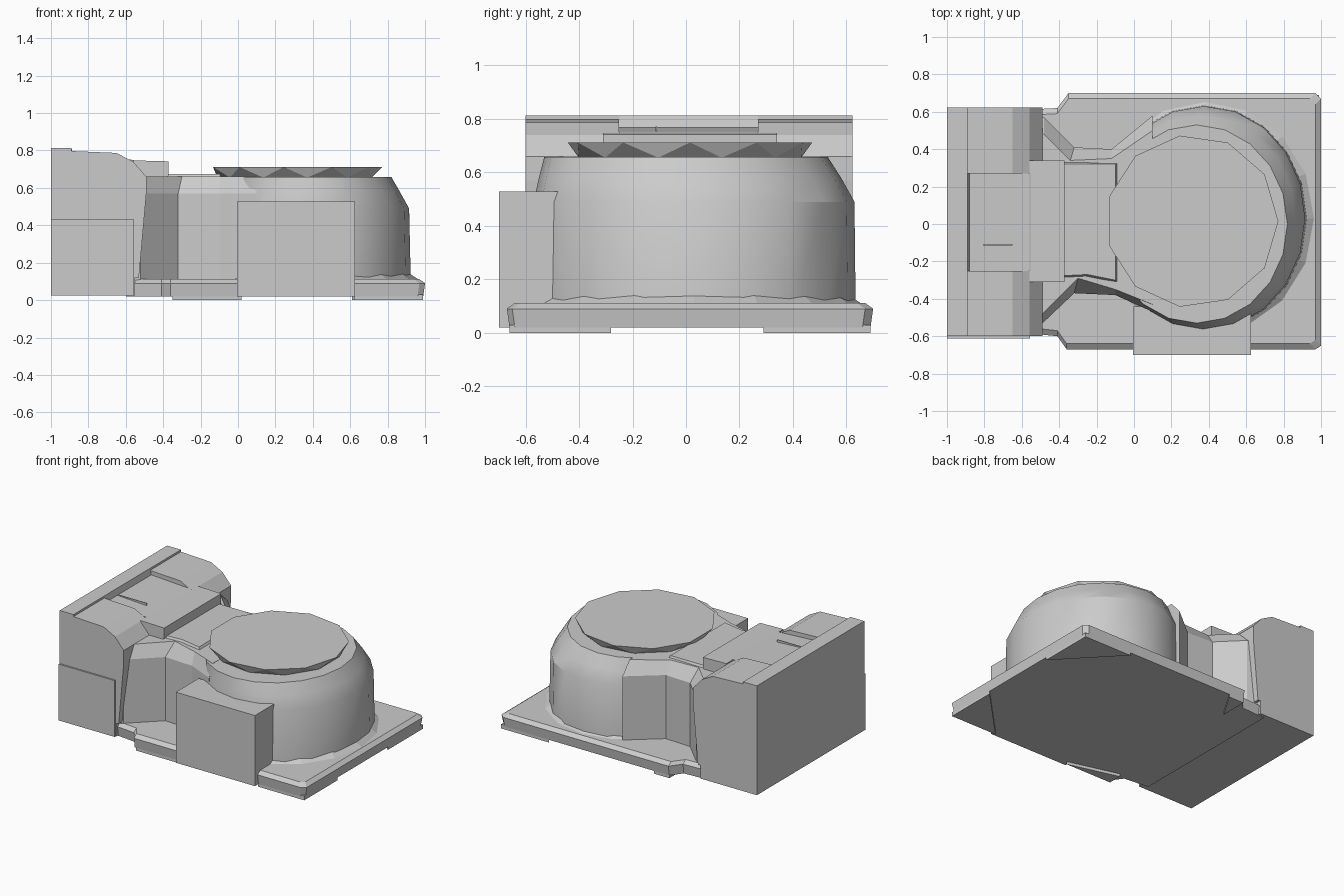
import bpy, bmesh
from math import cos, sin, tau, radians

if "Cube" in bpy.data.objects:
    bpy.data.objects.remove(bpy.data.objects["Cube"])

grey = bpy.data.materials.new("plain_grey")
grey.use_nodes = True
grey.diffuse_color = (0.6, 0.6, 0.6, 1)
grey.node_tree.nodes["Principled BSDF"].inputs["Base Color"].default_value = grey.diffuse_color


def loft(name, rings, zigzag=False, smooth=False):
    """Skin a stack of equal-sized rings and cap both ends."""
    bm = bmesh.new()
    loops = [[bm.verts.new(p) for p in ring] for ring in rings]
    n = len(loops[0])
    for low, high in zip(loops, loops[1:]):
        for i in range(n):
            j = (i + 1) % n
            if zigzag:
                bm.faces.new((low[i], low[j], high[i]))
                bm.faces.new((low[j], high[j], high[i]))
            else:
                bm.faces.new((low[i], low[j], high[j], high[i]))
    bm.faces.new(loops[0][::-1])
    bm.faces.new(loops[-1])
    bmesh.ops.recalc_face_normals(bm, faces=bm.faces)
    mesh = bpy.data.meshes.new(name)
    bm.to_mesh(mesh)
    bm.free()
    mesh.materials.append(grey)
    obj = bpy.data.objects.new(name, mesh)
    bpy.context.collection.objects.link(obj)
    if smooth:
        bpy.ops.object.select_all(action='DESELECT')
        obj.select_set(True)
        bpy.context.view_layer.objects.active = obj
        bpy.ops.object.shade_smooth_by_angle(angle=radians(30))
    return obj


def oval(cx, cy, rx, ry, z, n, turn=0.0):
    return [(cx + rx * cos(tau * (i + turn) / n), cy + ry * sin(tau * (i + turn) / n), z)
            for i in range(n)]


def level(outline, z):
    return [(x, y, z) for x, y in outline]


def wall(name, profile, y0, y1):
    return loft(name, [[(x, y, z) for x, z in profile] for y in (y0, y1)])


def box(name, x0, x1, y0, y1, z0, z1):
    return wall(name, [(x0, z0), (x1, z0), (x1, z1), (x0, z1)], y0, y1)


# Base plate with clipped rear corners and a bevelled rim
def plate_outline(inset):
    left, right, front, back = -0.41, 1 - inset, -0.67 + inset, 0.7 - inset
    return [(left, front + 0.07), (-0.36, front), (right - 0.03, front), (right, front + 0.02),
            (right, back - 0.03), (right - 0.03, back), (-0.35, back), (left, back - 0.08),
            (-0.6, back - 0.09), (-0.6, front + 0.09)]


loft("base_plate", [level(plate_outline(0.01), 0.02), level(plate_outline(0), 0.09),
                    level(plate_outline(0.03), 0.112)])

# Thin triangular feet at the plate corners
for side, cx, cy, dx, dy in (("front_left", 0.99, -0.66, -0.37, 0.38),
                             ("back_left", 0.99, 0.69, -0.38, -0.4),
                             ("front_right", -0.35, -0.66, 0.37, 0.1),
                             ("back_right", -0.35, 0.69, 0.12, -0.2)):
    foot = [(cx, cy), (cx + dx, cy), (cx, cy + dy)]
    loft(side + "_foot", [level(foot, 0), level(foot, 0.03)])

# Raised collar where the drum meets the plate
loft("drum_collar", [oval(0.38, 0.03, 0.6, 0.64, 0.1, 16), oval(0.38, 0.03, 0.54, 0.58, 0.14, 16)])

# Round drum with a sloped shoulder
loft("drum", [oval(0.375, 0.03, 0.55, 0.605, 0.05, 20),
              oval(0.375, 0.03, 0.54, 0.6, 0.49, 20),
              oval(0.36, 0.015, 0.505, 0.565, 0.58, 20),
              oval(0.335, 0, 0.485, 0.53, 0.658, 20)], smooth=True)

# Faceted lid
loft("lid", [oval(0.31, 0.015, 0.42, 0.42, 0.655, 11, 0.5),
             oval(0.31, 0.015, 0.462, 0.462, 0.712, 11, 1)], zigzag=True)

# Neck joining drum and rear block, flared towards the block
neck_low = [(-0.6, -0.57), (-0.52, -0.56), (-0.32, -0.37), (-0.1, -0.38), (0.1, -0.47),
            (0.1, 0.58), (-0.12, 0.4), (-0.32, 0.41), (-0.48, 0.57), (-0.6, 0.6)]
neck_high = [(-0.6, -0.5), (-0.49, -0.48), (-0.3, -0.29), (-0.1, -0.35), (0.1, -0.43),
             (0.1, 0.5), (-0.12, 0.35), (-0.34, 0.34), (-0.48, 0.48), (-0.6, 0.5)]
loft("neck", [level(neck_low, 0.05), level(neck_low, 0.57), level(neck_high, 0.66)])
loft("neck_ridge", [level([(-0.45, -0.3), (-0.27, -0.29), (-0.08, -0.32),
                           (-0.08, 0.33), (-0.27, 0.34), (-0.45, 0.34)], 0.64),
                    level([(-0.45, -0.28), (-0.25, -0.27), (-0.1, -0.3),
                           (-0.1, 0.32), (-0.25, 0.32), (-0.45, 0.32)], 0.675)])

# Rear block: two shoulders around a shallow sunken middle
shoulder = [(-1, 0.025), (-0.55, 0.025), (-0.55, 0.12), (-0.53, 0.12), (-0.49, 0.57),
            (-0.49, 0.66), (-0.56, 0.74), (-0.65, 0.787), (-0.89, 0.797), (-0.89, 0.812), (-1, 0.812)]
middle = [(-1, 0.025), (-0.55, 0.025), (-0.5, 0.6), (-0.5, 0.72), (-0.56, 0.75),
          (-0.88, 0.768), (-0.89, 0.812), (-1, 0.812)]
wall("block_front_shoulder", shoulder, -0.6, -0.25)
wall("block_middle", middle, -0.25, 0.27)
wall("block_back_shoulder", shoulder, 0.27, 0.622)
box("block_lower_panel", -1, -0.555, -0.612, -0.59, 0.025, 0.43)
box("recess_rib", -0.88, -0.65, -0.115, -0.108, 0.75, 0.772)

# Latch step bridging block and neck
wall("latch_step", [(-0.56, 0.62), (-0.39, 0.65), (-0.372, 0.665), (-0.372, 0.742), (-0.56, 0.747)],
     -0.31, 0.34)

# Square box on the front of the drum
front = [(-0.005, -0.7), (0.625, -0.7), (0.625, -0.44), (-0.005, -0.44)]
loft("front_box", [level(front, 0.02), level(front, 0.528)])
